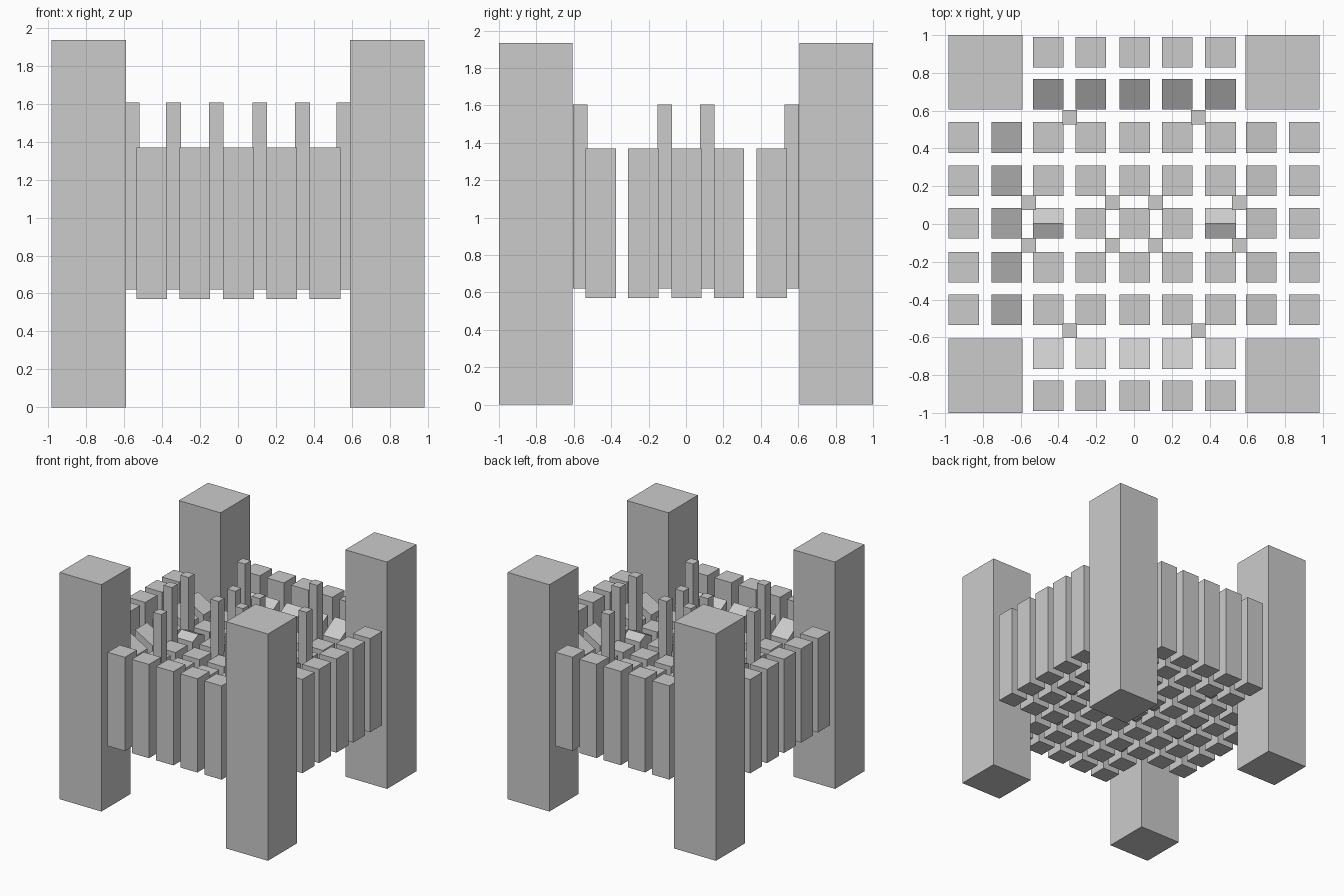
import bpy, bmesh, math

cube = bpy.data.objects.get("Cube")
if cube:
    bpy.data.objects.remove(cube)

grey = bpy.data.materials.new("plain_grey")
grey.use_nodes = True
COLOUR = (0.6, 0.6, 0.6, 1)
grey.diffuse_color = COLOUR
grey.node_tree.nodes["Principled BSDF"].inputs["Base Color"].default_value = COLOUR

BOTTOM = 0.57
FLOOR = 1.15
CELL = 0.162
STEPS = (-0.455, -0.228, 0.003, 0.23, 0.458)


def block(name, x, y, size, z0, z1, slope=(0, 0), gable=0):
    """Square column; slope raises the top towards a side, gable adds a ridge along x."""
    bm = bmesh.new()
    bmesh.ops.create_cube(bm, size=1)
    for v in bm.verts:
        top = v.co.z > 0
        lift = (v.co.x * slope[0] + v.co.y * slope[1]) * size if top else 0
        if top and any(slope):
            lift += size * max(map(abs, slope)) / 2
        v.co = (x + v.co.x * size, y + v.co.y * size, (z1 if top else z0) + lift)
    if gable:
        cut = bmesh.ops.bisect_plane(bm, geom=bm.verts[:] + bm.edges[:] + bm.faces[:],
                                     plane_co=(x, y, z1), plane_no=(0, 1, 0))
        for g in cut["geom_cut"]:
            if isinstance(g, bmesh.types.BMVert) and g.co.z > z1 - 0.01:
                g.co.z += gable
    mesh = bpy.data.meshes.new(name)
    bm.to_mesh(mesh)
    bm.free()
    mesh.materials.append(grey)
    bpy.context.collection.objects.link(bpy.data.objects.new(name, mesh))


# Corner towers
for sx in (-1, 1):
    for sy in (-1, 1):
        block("corner_tower", sx * 0.786, sy * 0.803, 0.394, 0, 1.935)

# Outer wall columns and the sloped columns just inside them
tilt = math.tan(math.radians(30))
for s in (-1, 1):
    for t in STEPS:
        block("end_wall_column", t, s * 0.91, CELL, BOTTOM, 1.37)
        block("side_wall_column", s * 0.902, t, CELL, BOTTOM, 1.37)
        block("end_sloped_column", t, s * 0.687, CELL, BOTTOM, FLOOR, slope=(0, s * tilt))
        block("side_sloped_column", s * 0.673, t, CELL, BOTTOM, FLOOR, slope=(s * tilt, 0))

# Floor columns, with a ridged one at each side of the middle row
for i, x in enumerate(STEPS):
    for j, y in enumerate(STEPS):
        ridged = j == 2 and i in (0, 4)
        block("floor_column", x, y, CELL, BOTTOM, FLOOR, gable=0.036 if ridged else 0)

# Thin posts standing in the gaps
for sx in (-1, 1):
    for sy in (-1, 1):
        for px, py in ((0.34, 0.565), (0.557, 0.113), (0.115, 0.113)):
            block("thin_post", sx * px, sy * py, 0.077, 0.62, 1.605)
